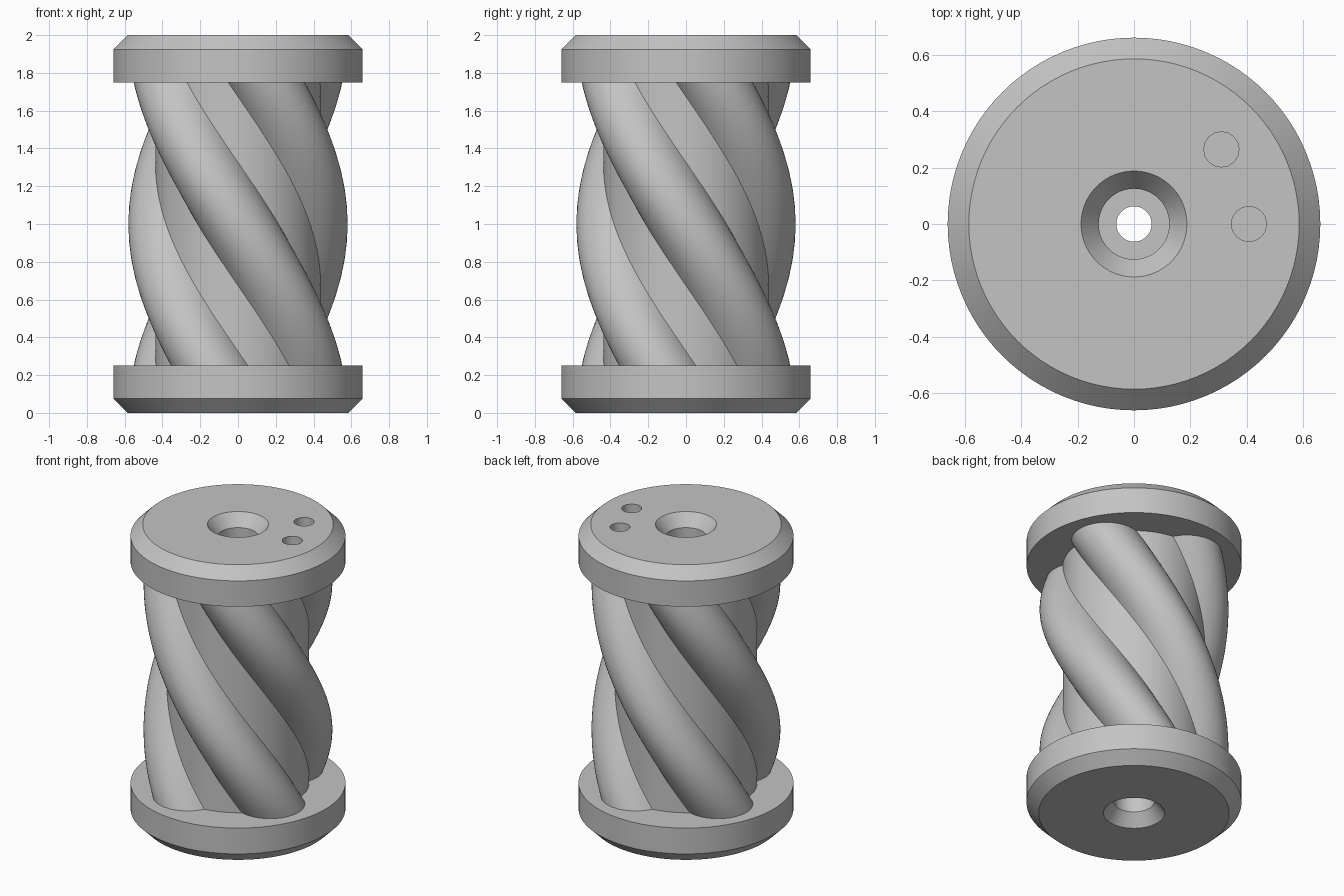
import bpy
import bmesh
from math import sin, cos, acos, asin, pi, radians

if "Cube" in bpy.data.objects:
    bpy.data.objects.remove(bpy.data.objects["Cube"])

grey = bpy.data.materials.new("plain grey")
grey.use_nodes = True
grey.diffuse_color = (0.55, 0.55, 0.55, 1)
grey.node_tree.nodes["Principled BSDF"].inputs["Base Color"].default_value = (0.55, 0.55, 0.55, 1)

FLANGE = 0.25      # flange thickness
BORE = 0.0625      # through hole radius
CORE = 0.4375      # core radius of the shaft
LOBE_AT, LOBE_R = 0.365, 0.215


def finish(bm, name):
    bmesh.ops.recalc_face_normals(bm, faces=bm.faces)
    mesh = bpy.data.meshes.new(name)
    bm.to_mesh(mesh)
    bm.free()
    mesh.materials.append(grey)
    obj = bpy.data.objects.new(name, mesh)
    bpy.context.collection.objects.link(obj)
    return obj


def activate(obj):
    bpy.ops.object.select_all(action="DESELECT")
    obj.select_set(True)
    bpy.context.view_layer.objects.active = obj


def smooth(obj):
    activate(obj)
    bpy.ops.object.shade_smooth_by_angle(angle=radians(30))


def bridge(bm, a, b):
    for i in range(len(a)):
        j = (i + 1) % len(a)
        bm.faces.new((a[i], a[j], b[j], b[i]))


def lathe(name, profile, sides=96):
    """Spin a closed (radius, z) profile around the z axis."""
    bm = bmesh.new()
    rings = [[bm.verts.new((r * cos(2 * pi * i / sides), r * sin(2 * pi * i / sides), z))
              for i in range(sides)] for r, z in profile]
    for k in range(len(rings)):
        bridge(bm, rings[k], rings[(k + 1) % len(rings)])
    return finish(bm, name)


# Chamfered end flanges with a countersunk, stepped bore (depth from outer face)
section = [(BORE, FLANGE), (0.66, FLANGE), (0.66, 0.075), (0.585, 0),
           (0.1875, 0), (0.125, 0.08), (0.125, 0.2), (BORE, 0.2)]
bottom_flange = lathe("bottom_flange", section)
top_flange = lathe("top_flange", [(r, 2 - d) for r, d in section])

# Two blind pin holes in the top flange
for angle in (0, radians(40.5)):
    bpy.ops.mesh.primitive_cylinder_add(
        vertices=16, radius=BORE, depth=0.25,
        location=(0.407 * cos(angle), 0.407 * sin(angle), 2))
    cutter = bpy.context.object
    cutter.name = "pin_hole_cutter"
    cutter.hide_render = True
    activate(top_flange)
    mod = top_flange.modifiers.new("pin_hole", "BOOLEAN")
    mod.operation = "DIFFERENCE"
    mod.solver = "EXACT"
    mod.object = cutter
    bpy.ops.object.modifier_apply(modifier=mod.name)
    bpy.data.objects.remove(cutter)

# Twisted shaft: round core with four rounded lobes
meet_x = (LOBE_AT ** 2 + CORE ** 2 - LOBE_R ** 2) / (2 * LOBE_AT)
half = acos(meet_x / CORE)                  # half width of a lobe seen from the axis
swing = acos((meet_x - LOBE_AT) / LOBE_R)   # half sweep of the lobe arc
outline = []
for lobe in range(4):
    turn = lobe * pi / 2
    for i in range(21):
        a = -swing + 2 * swing * i / 20
        x, y = LOBE_AT + LOBE_R * cos(a), LOBE_R * sin(a)
        outline.append((x * cos(turn) - y * sin(turn), x * sin(turn) + y * cos(turn)))
    for i in range(1, 8):
        a = turn + half + (pi / 2 - 2 * half) * i / 8
        outline.append((CORE * cos(a), CORE * sin(a)))

bm = bmesh.new()
steps = 60
previous = None
for k in range(steps + 1):
    z = FLANGE + (2 - 2 * FLANGE) * k / steps
    t = -(z - 1) * pi / 2                   # a quarter turn per unit of height
    ring = [bm.verts.new((x * cos(t) - y * sin(t), x * sin(t) + y * cos(t), z))
            for x, y in outline]
    if previous:
        bridge(bm, previous, ring)
    previous = ring
shaft = finish(bm, "twisted_shaft")

# Bore wall through the shaft
bm = bmesh.new()
ends = [[bm.verts.new((BORE * cos(2 * pi * i / 96), BORE * sin(2 * pi * i / 96), z))
         for i in range(96)] for z in (FLANGE, 2 - FLANGE)]
bridge(bm, ends[0], ends[1])
bore = finish(bm, "shaft_bore")
bore.data.flip_normals()

for part in (bottom_flange, top_flange, shaft, bore):
    smooth(part)
